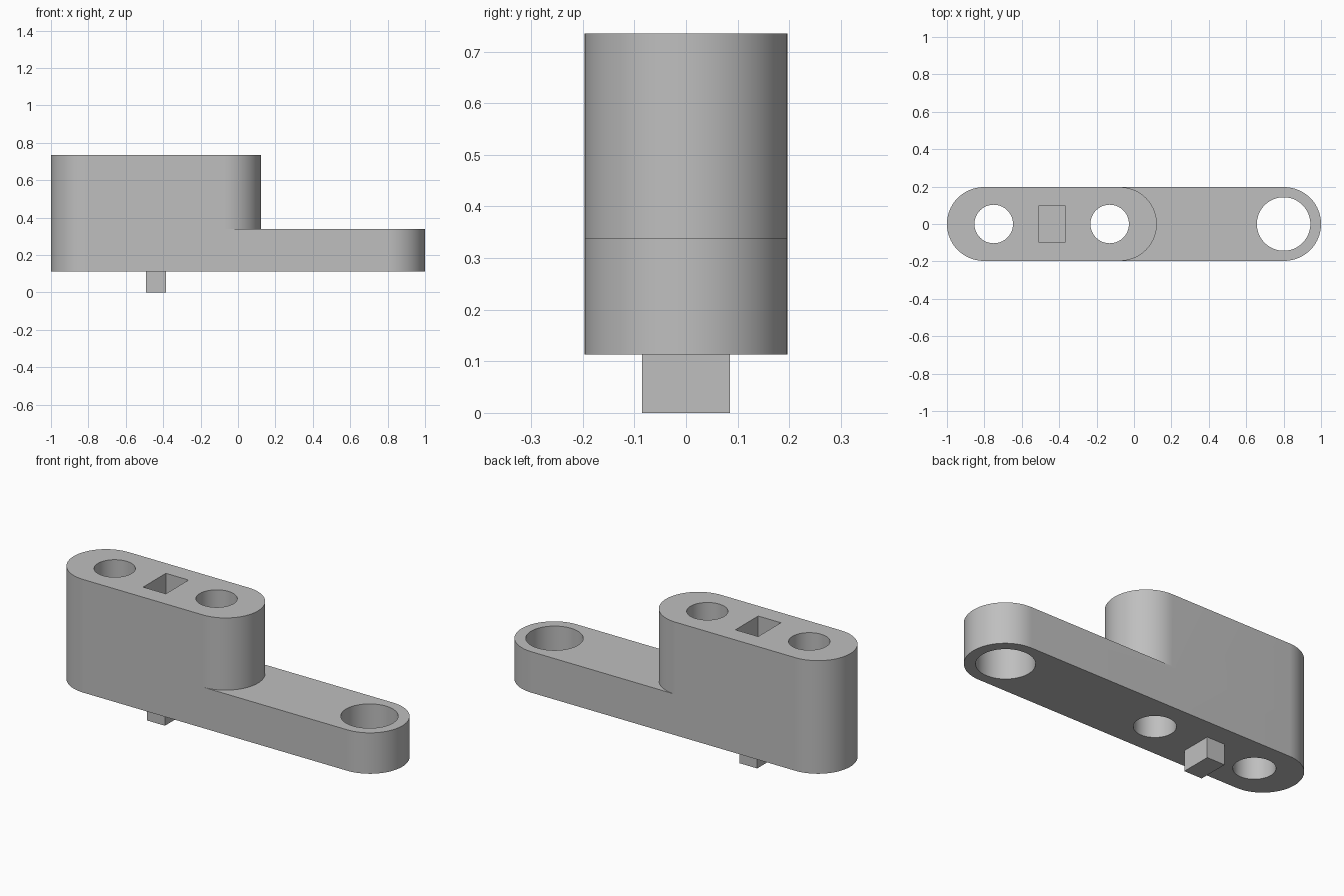
import bpy, bmesh
from math import pi, cos, sin

if "Cube" in bpy.data.objects:
    bpy.data.objects.remove(bpy.data.objects["Cube"])

BASE, LEDGE, TOP = 0.113, 0.338, 0.735
RADIUS = 0.197
SEG = 48

grey = bpy.data.materials.new("light grey")
grey.use_nodes = True
grey.diffuse_color = (0.52, 0.52, 0.52, 1)
grey.node_tree.nodes["Principled BSDF"].inputs["Base Color"].default_value = (0.52, 0.52, 0.52, 1)


def prism(name, outline, z0, z1):
    """Extrude a counter-clockwise outline from z0 to z1."""
    bm = bmesh.new()
    face = bm.faces.new([bm.verts.new((x, y, z0)) for x, y in outline])
    top = bmesh.ops.extrude_face_region(bm, geom=[face])["geom"]
    bmesh.ops.translate(bm, vec=(0, 0, z1 - z0),
                        verts=[v for v in top if isinstance(v, bmesh.types.BMVert)])
    bmesh.ops.recalc_face_normals(bm, faces=bm.faces[:])
    mesh = bpy.data.meshes.new(name)
    bm.to_mesh(mesh)
    bm.free()
    mesh.materials.append(grey)
    obj = bpy.data.objects.new(name, mesh)
    bpy.context.collection.objects.link(obj)
    return obj


def arc(cx, r, start, sweep, n):
    return [(cx + r * cos(start + sweep * i / n), r * sin(start + sweep * i / n))
            for i in range(n + 1)]


def stadium(x0, x1):
    return (arc(x1 - RADIUS, RADIUS, -pi / 2, pi, SEG)
            + arc(x0 + RADIUS, RADIUS, pi / 2, pi, SEG))


def rect(cx, hx, hy):
    return [(cx - hx, -hy), (cx + hx, -hy), (cx + hx, hy), (cx - hx, hy)]


def combine(target, tool, operation):
    """Apply a boolean and remove the tool object."""
    tool.hide_render = True
    mod = target.modifiers.new(operation, "BOOLEAN")
    mod.operation, mod.solver, mod.object = operation, "EXACT", tool
    bpy.context.view_layer.objects.active = target
    bpy.ops.object.modifier_apply(modifier=mod.name)
    bpy.data.objects.remove(tool)


# Long flat arm joined with the tall block
body = prism("link_body", stadium(-1, 1), BASE, LEDGE)
combine(body, prism("tall_block", stadium(-1, 0.122), BASE, TOP), "UNION")

# Round through holes
for x, r in ((-0.75, 0.103), (-0.13, 0.103), (0.8, 0.143)):
    combine(body, prism("hole_cutter", arc(x, r, 0, 2 * pi, 2 * SEG)[:-1], 0, 1), "DIFFERENCE")

# Rectangular socket in the top of the block
combine(body, prism("socket_cutter", rect(-0.439, 0.069, 0.099), TOP - 0.14, 1), "DIFFERENCE")

# Rectangular peg underneath
peg = prism("peg", rect(-0.439, 0.054, 0.085), 0, BASE)

bpy.ops.object.select_all(action="DESELECT")
body.select_set(True)
bpy.context.view_layer.objects.active = body
bpy.ops.object.shade_smooth_by_angle(angle=pi / 6)
